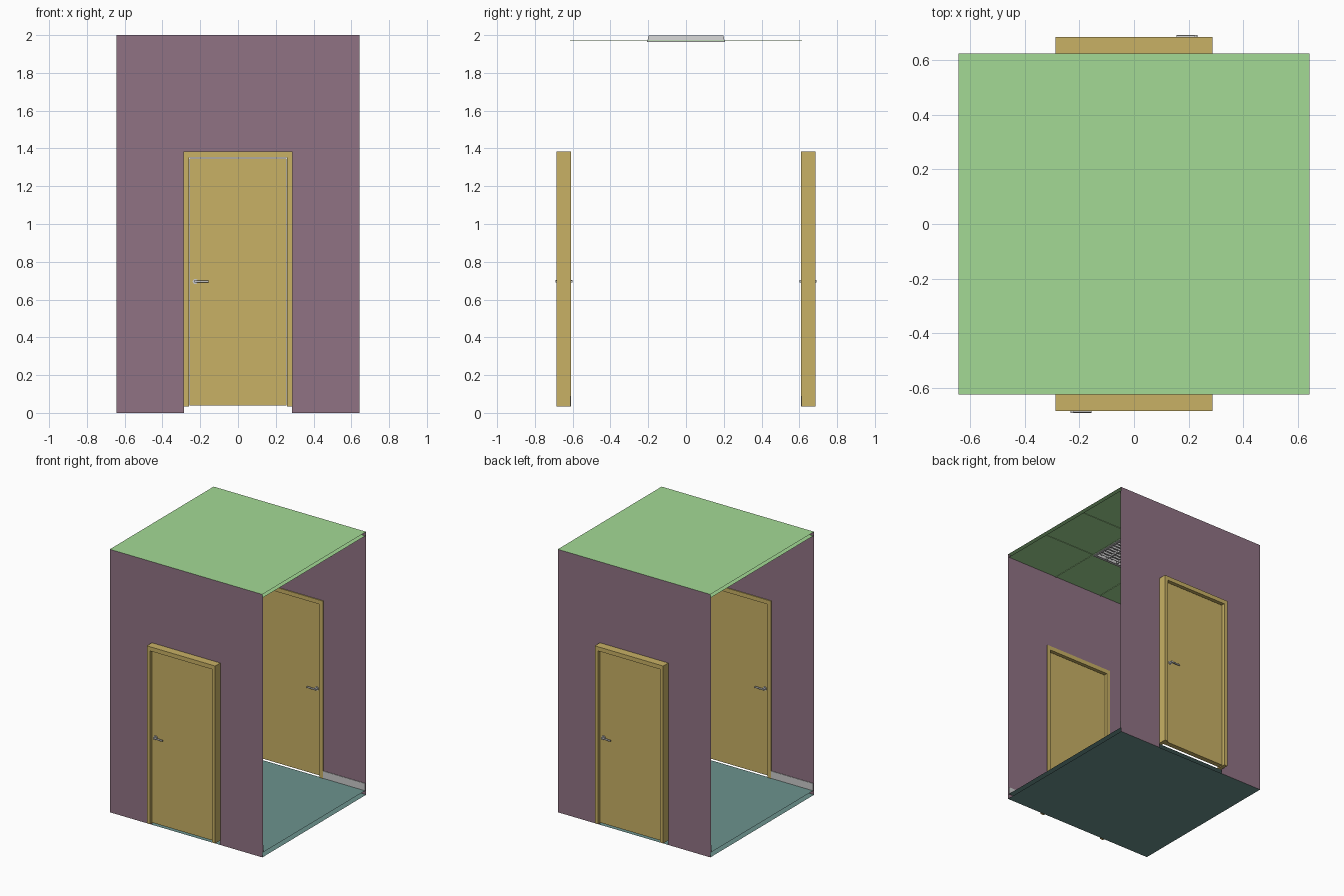
import bpy, bmesh, math
from mathutils import Matrix, Vector

if "Cube" in bpy.data.objects:
    bpy.data.objects.remove(bpy.data.objects["Cube"])


def material(name, rgb):
    m = bpy.data.materials.new(name)
    m.diffuse_color = (*rgb, 1)
    m.use_nodes = True
    m.node_tree.nodes["Principled BSDF"].inputs["Base Color"].default_value = m.diffuse_color
    return m


PURPLE = material("wall_paint", (0.28, 0.17, 0.23))
GREEN = material("ceiling_green", (0.37, 0.70, 0.30))
TEAL = material("floor_teal", (0.15, 0.29, 0.27))
WOOD = material("door_wood", (0.58, 0.44, 0.13))
WHITE = material("skirting_white", (0.8, 0.8, 0.78))


def finish(name, bm, mat=None, turn=False):
    """Store the mesh; turn=True spins the part to the back of the room."""
    if turn:
        bm.transform(Matrix.Rotation(math.pi, 4, 'Z'))
    me = bpy.data.meshes.new(name)
    bm.to_mesh(me)
    bm.free()
    ob = bpy.data.objects.new(name, me)
    bpy.context.collection.objects.link(ob)
    if mat:
        me.materials.append(mat)
    return ob


def face(bm, pts):
    return bm.faces.new([bm.verts.new(p) for p in pts])


def rect(bm, x0, x1, y0, y1, z, up=True):
    pts = [(x0, y0, z), (x1, y0, z), (x1, y1, z), (x0, y1, z)]
    face(bm, pts if up else pts[::-1])


def box(bm, x0, x1, y0, y1, z0, z1):
    m = Matrix.Translation(((x0 + x1) / 2, (y0 + y1) / 2, (z0 + z1) / 2))
    m = m @ Matrix.Diagonal((x1 - x0, y1 - y0, z1 - z0, 1))
    bmesh.ops.create_cube(bm, size=1, matrix=m)


def rod(bm, a, b, r, sides=16):
    a, b = Vector(a), Vector(b)
    d = b - a
    m = Matrix.Translation((a + b) / 2) @ d.to_track_quat('Z', 'Y').to_matrix().to_4x4()
    bmesh.ops.create_cone(bm, cap_ends=True, segments=sides, radius1=r,
                          radius2=r, depth=d.length, matrix=m)


def portal(xo, xi, z0, zo, zi, y):
    """Upside-down U outline, used for walls and door frames."""
    return [(-xo, y, z0), (-xi, y, z0), (-xi, y, zi), (xi, y, zi),
            (xi, y, z0), (xo, y, z0), (xo, y, zo), (-xo, y, zo)]


W, OUT, INN = 0.642, 0.624, 0.615     # half width, outer and inner wall planes
FLOOR, CEIL, TILE = 0.035, 1.973, 0.205

for side, turn in (("front", False), ("back", True)):
    # Wall skins, open at the ends
    bm = bmesh.new()
    face(bm, portal(W, 0.287, 0, 2, 1.383, -OUT))
    finish(side + "_wall_outer", bm, PURPLE, turn)
    bm = bmesh.new()
    face(bm, portal(W, 0.287, FLOOR, CEIL, 1.383, -INN)[::-1])
    finish(side + "_wall_inner", bm, PURPLE, turn)

    # Door frame
    bm = bmesh.new()
    f = face(bm, portal(0.288, 0.26, FLOOR, 1.384, 1.352, -0.685))
    ext = bmesh.ops.extrude_face_region(bm, geom=[f], use_keep_orig=True)
    bmesh.ops.translate(bm, vec=(0, 0.077, 0),
                        verts=[v for v in ext["geom"] if isinstance(v, bmesh.types.BMVert)])
    bmesh.ops.recalc_face_normals(bm, faces=bm.faces)
    finish(side + "_door_frame", bm, WOOD, turn)

    # Door leaf
    bm = bmesh.new()
    box(bm, -0.257, 0.257, -0.665, -0.627, 0.04, 1.346)
    finish(side + "_door_leaf", bm, WOOD, turn)

    # Lever handles on both faces of the leaf
    bm = bmesh.new()
    for surf, d in ((-0.665, -1), (-0.627, 1)):
        tip = surf + d * 0.02
        rod(bm, (-0.226, surf - d * 0.002, 0.696), (-0.226, surf + d * 0.006, 0.696), 0.014)
        rod(bm, (-0.226, surf, 0.696), (-0.226, tip + d * 0.006, 0.696), 0.007)
        rod(bm, (-0.230, tip, 0.696), (-0.155, tip, 0.696), 0.006)
    ob = finish(side + "_door_handles", bm, None, turn)
    bpy.context.view_layer.objects.active = ob
    ob.select_set(True)
    bpy.ops.object.shade_smooth_by_angle()
    ob.select_set(False)

    # Skirting strips either side of the door
    bm = bmesh.new()
    for x0, x1 in ((-W, -0.288), (0.288, W)):
        box(bm, x0, x1, -INN, -INN + 0.004, FLOOR, 0.09)
    finish(side + "_skirting", bm, WHITE, turn)

# Roof, walking floor and underside
bm = bmesh.new()
rect(bm, -W, W, -OUT, OUT, 2)
finish("roof", bm, GREEN)
bm = bmesh.new()
rect(bm, -W, W, -INN, INN, FLOOR)
finish("floor", bm, TEAL)
bm = bmesh.new()
rect(bm, -W, W, -OUT, OUT, 0, up=False)
finish("floor_underside", bm, TEAL)

# Suspended ceiling: 3 x 3 tiles, the middle one left open for the lamp
bm = bmesh.new()
xs, ys = (-W, -TILE, TILE, W), (-INN, -TILE, TILE, INN)
for i in range(3):
    for j in range(3):
        if (i, j) != (1, 1):
            rect(bm, xs[i], xs[i + 1], ys[j], ys[j + 1], CEIL, up=False)
finish("ceiling_tiles", bm, GREEN)

# Ceiling grid bars
bm = bmesh.new()
for c in (-TILE, TILE):
    box(bm, -W, W, c - 0.005, c + 0.005, CEIL - 0.004, CEIL - 0.001)
    box(bm, c - 0.005, c + 0.005, -INN, INN, CEIL - 0.004, CEIL - 0.001)
finish("ceiling_grid", bm, GREEN)

# Lamp tray, open at the bottom
bm = bmesh.new()
a, b, z0, z1 = 0.205, 0.198, 1.966, 1.997
rect(bm, -b, b, -b, b, z1, up=False)
ring = [(-1, -1), (1, -1), (1, 1), (-1, 1)]
for (px, py), (qx, qy) in zip(ring, ring[1:] + ring[:1]):
    face(bm, [(px * a, py * a, z0), (qx * a, qy * a, z0),
              (qx * b, qy * b, z1), (px * b, py * b, z1)])
finish("lamp_tray", bm)

# Lamp rim and louvre grille
bm = bmesh.new()
for s in (-1, 1):
    lo, hi = sorted((s * 0.188, s * 0.207))
    box(bm, lo, hi, -0.207, 0.207, 1.964, 1.968)
    box(bm, -0.188, 0.188, lo, hi, 1.964, 1.968)
for i in range(3):
    x = (i - 1) * 0.095
    box(bm, x - 0.004, x + 0.004, -0.19, 0.19, 1.967, 1.985)
for i in range(11):
    y = (i - 5) * 0.032
    box(bm, -0.19, 0.19, y - 0.002, y + 0.002, 1.967, 1.983)
finish("lamp_grille", bm)

# Lamp tubes
bm = bmesh.new()
for i in range(4):
    x = (i - 1.5) * 0.095
    rod(bm, (x, -0.19, 1.989), (x, 0.19, 1.989), 0.006, 12)
finish("lamp_tubes", bm)
